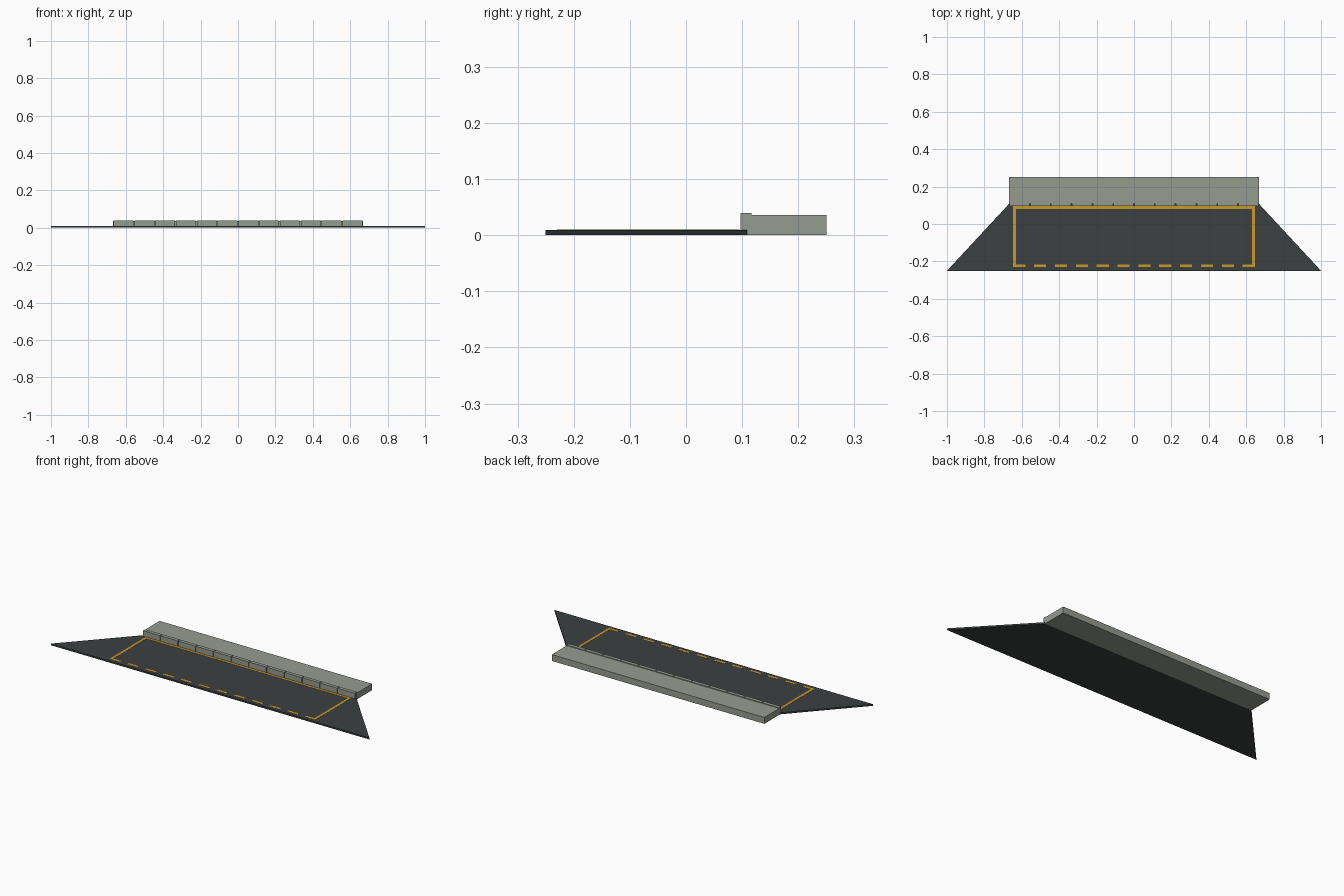
import bpy, bmesh

if "Cube" in bpy.data.objects:
    bpy.data.objects.remove(bpy.data.objects["Cube"])


def material(name, srgb):
    m = bpy.data.materials.new(name)
    m.diffuse_color = [((c + 0.055) / 1.055) ** 2.4 for c in srgb] + [1]
    m.use_nodes = True
    m.node_tree.nodes["Principled BSDF"].inputs["Base Color"].default_value = m.diffuse_color
    return m


concrete = material("concrete grey", (0.59, 0.61, 0.57))
asphalt = material("dark asphalt", (0.23, 0.25, 0.25))
yellow = material("yellow paint", (0.80, 0.60, 0.16))


def prism(name, outline, z0, z1, mat):
    """Extrude a flat outline from z0 up to z1."""
    bm = bmesh.new()
    base = bm.faces.new([bm.verts.new((x, y, z0)) for x, y in outline])
    top = bmesh.ops.extrude_face_region(bm, geom=[base], use_keep_orig=True)
    verts = [v for v in top["geom"] if isinstance(v, bmesh.types.BMVert)]
    bmesh.ops.translate(bm, verts=verts, vec=(0, 0, z1 - z0))
    bmesh.ops.recalc_face_normals(bm, faces=bm.faces)
    mesh = bpy.data.meshes.new(name)
    bm.to_mesh(mesh)
    bm.free()
    mesh.materials.append(mat)
    ob = bpy.data.objects.new(name, mesh)
    bpy.context.collection.objects.link(ob)
    return ob


def box(name, x0, x1, y0, y1, z0, z1, mat):
    return prism(name, [(x0, y0), (x1, y0), (x1, y1), (x0, y1)], z0, z1, mat)


HALF = 0.667          # half length of the pavement
COUNT = 12            # kerb stones and front dashes
ROAD_TOP = 0.009

# Road surface flaring towards the front, and raised pavement behind
prism("road_surface", [(-1, -0.25), (1, -0.25), (HALF, 0.109), (-HALF, 0.109)],
      0, ROAD_TOP, asphalt)
box("pavement", -HALF, HALF, 0.109, 0.25, 0, 0.036, concrete)

# Row of kerb stones with narrow joints
pitch = 2 * HALF / COUNT
for i in range(COUNT):
    x = -HALF + i * pitch
    box(f"kerb_stone_{i + 1}", x + 0.002, x + pitch - 0.002,
        0.097, 0.117, 0.001, 0.040, concrete)

# Painted bay: solid back and sides, dashed front
L, F, B, W = 0.646, -0.230, 0.095, 0.014
paint = (ROAD_TOP - 0.001, ROAD_TOP + 0.0008, yellow)
box("bay_line_back", -L, L, B - W, B, *paint)
box("bay_line_left", -L, -L + W, F, B - W, *paint)
box("bay_line_right", L - W, L, F, B - W, *paint)
dash = 0.065
step = (2 * L - dash) / (COUNT - 1)
for i in range(COUNT):
    x = -L + i * step
    # end dashes stop at the side lines
    x0 = x + W if i == 0 else x
    x1 = x + dash - (W if i == COUNT - 1 else 0)
    box(f"bay_dash_{i + 1}", x0, x1, F, F + W, *paint)
